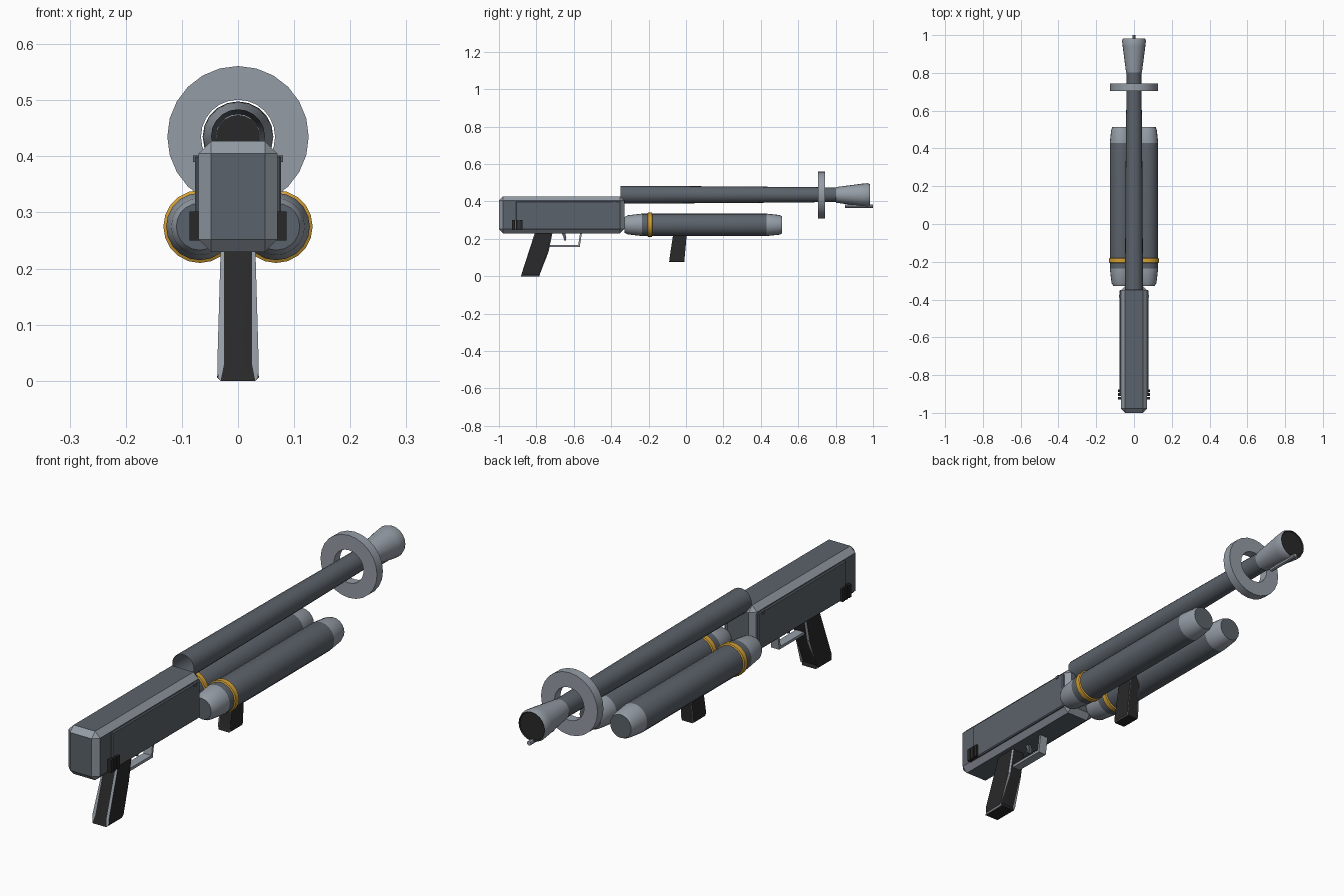
import bpy, bmesh, math
from mathutils import Vector

if "Cube" in bpy.data.objects:
    bpy.data.objects.remove(bpy.data.objects["Cube"])

def mat(name, rgb):
    m = bpy.data.materials.new(name)
    m.diffuse_color = (*rgb, 1)
    m.use_nodes = True
    m.node_tree.nodes["Principled BSDF"].inputs["Base Color"].default_value = m.diffuse_color
    return m

DARK = mat("dark_grey", (0.105, 0.123, 0.145))
LIGHT = mat("light_grey", (0.30, 0.335, 0.38))
BLACK = mat("black", (0.022, 0.022, 0.022))
ORANGE = mat("orange", (0.65, 0.35, 0.035))

def finish(bm, name, mats, angle=35):
    bmesh.ops.recalc_face_normals(bm, faces=bm.faces)
    me = bpy.data.meshes.new(name)
    bm.to_mesh(me)
    bm.free()
    for m in mats:
        me.materials.append(m)
    me.shade_smooth()
    me.set_sharp_from_angle(angle=math.radians(angle))
    ob = bpy.data.objects.new(name, me)
    bpy.context.collection.objects.link(ob)
    return ob

def lathe(name, profile, x, z, n, mats, idx=None, closed=False):
    """Revolve (y, radius) points about a line parallel to y; idx = material per segment."""
    bm = bmesh.new()
    rings = []
    for y, r in profile:
        if r == 0:
            rings.append([bm.verts.new((x, y, z))] * n)
        else:
            rings.append([bm.verts.new((x + r * math.cos(2 * math.pi * i / n), y,
                                        z + r * math.sin(2 * math.pi * i / n))) for i in range(n)])
    if closed:
        rings.append(rings[0])
    for s, (a, b) in enumerate(zip(rings, rings[1:])):
        for i in range(n):
            j = (i + 1) % n
            f = bm.faces.new(list(dict.fromkeys((a[i], a[j], b[j], b[i]))))
            f.material_index = idx[s] if idx else 0
    return finish(bm, name, mats)

def box(name, lo, hi, mats, bevel=0.0):
    """Box between two corners; bevelled edges take the second material if given."""
    bm = bmesh.new()
    bmesh.ops.create_cube(bm, size=1)
    lo, hi = Vector(lo), Vector(hi)
    for v in bm.verts:
        v.co = (lo + hi) / 2 + v.co * (hi - lo)
    if bevel:
        bmesh.ops.bevel(bm, geom=bm.edges[:], offset=bevel, segments=1, affect='EDGES')
    if len(mats) > 1:
        for f in bm.faces:
            f.normal_update()
            f.material_index = 0 if max(abs(c) for c in f.normal) > 0.99 else 1
    return finish(bm, name, mats, 20)

def plate(name, pts, half, mats, bevel=0.0, flare=0.0):
    """Side outline (y, z) extruded across x, with optional flare at the lowest points."""
    bm = bmesh.new()
    zmin = min(z for _, z in pts)
    w = [half + (flare if z < zmin + 0.015 else 0) for _, z in pts]
    left = [bm.verts.new((-h, y, z)) for h, (y, z) in zip(w, pts)]
    right = [bm.verts.new((h, y, z)) for h, (y, z) in zip(w, pts)]
    bm.faces.new(left)
    bm.faces.new(right)
    n = len(pts)
    for i in range(n):
        j = (i + 1) % n
        bm.faces.new((left[i], left[j], right[j], right[i]))
    if bevel:
        old = bm.edges[:]
        edges = [e for e in old if abs(e.verts[0].co.x - e.verts[1].co.x) < 0.02]
        res = bmesh.ops.bevel(bm, geom=edges, offset=bevel, segments=1, affect='EDGES')
        for f in res['faces']:
            f.material_index = len(mats) - 1
    return finish(bm, name, mats, 20)

# receiver body with lighter chamfers
box("receiver", (-0.07, -1.0, 0.23), (0.07, -0.33, 0.427), [DARK, LIGHT], 0.022)

for side, s in (("left", -1), ("right", 1)):
    def xs(a, b):
        return sorted((s * a, s * b))
    # raised side panel on the receiver
    a, b = xs(0.06, 0.077)
    box(side + "_side_panel", (a, -0.91, 0.25), (b, -0.35, 0.402), [DARK], 0.004)
    # vent slats near the rear
    for i in range(3):
        a, b = xs(0.065, 0.086)
        y = -0.93 + i * 0.02
        box(f"{side}_vent_slat_{i + 1}", (a, y, 0.25), (b, y + 0.015, 0.302), [BLACK])
    # small lug at the front of the panel
    a, b = xs(0.065, 0.08)
    box(side + "_lug", (a, -0.39, 0.39), (b, -0.375, 0.402), [DARK])
    # fuel tank: end caps, body and coloured band
    lathe(side + "_tank",
          [(-0.328, 0), (-0.328, 0.042), (-0.312, 0.051), (-0.235, 0.060),
           (0.43, 0.060), (0.497, 0.053), (0.513, 0.047), (0.513, 0)],
          s * 0.068, 0.275, 20, [DARK, LIGHT], [0, 1, 1, 0, 1, 1, 0])
    lathe(side + "_tank_band",
          [(-0.207, 0.058), (-0.203, 0.065), (-0.183, 0.065), (-0.179, 0.058)],
          s * 0.068, 0.275, 20, [ORANGE])

# barrel, open at the rear
lathe("barrel", [(-0.35, 0.048), (0.30, 0.044), (0.81, 0.039)], 0, 0.436, 20, [DARK])

# flat guard ring around the barrel
lathe("guard_ring", [(0.705, 0.066), (0.705, 0.126), (0.743, 0.126), (0.743, 0.066)],
      0, 0.435, 24, [LIGHT], closed=True)

# flared nozzle with dark mouth
lathe("nozzle", [(0.80, 0.038), (0.803, 0.042), (0.94, 0.060), (0.97, 0.063), (0.983, 0.058), (0.978, 0.055), (0.978, 0)],
      0, 0.435, 20, [LIGHT, BLACK], [0, 0, 0, 0, 1, 1])

# pilot tube below the nozzle
lathe("pilot_tube", [(0.85, 0), (0.85, 0.009), (1.0, 0.009), (1.0, 0)], 0, 0.374, 8, [LIGHT])

# rear grip and fore grip
plate("rear_grip", [(-0.883, 0.0), (-0.783, 0.0), (-0.787, 0.014), (-0.735, 0.13),
                    (-0.712, 0.24), (-0.806, 0.24), (-0.872, 0.03)],
      0.031, [BLACK, LIGHT], 0.006, 0.006)
plate("fore_grip", [(-0.09, 0.076), (-0.008, 0.076), (-0.008, 0.09), (0.003, 0.215),
                    (0.003, 0.27), (-0.07, 0.27), (-0.07, 0.215), (-0.085, 0.09)],
      0.024, [BLACK, DARK], 0.004, 0.004)

# trigger guard and trigger
plate("trigger_guard", [(-0.735, 0.157), (-0.568, 0.157), (-0.556, 0.235), (-0.566, 0.235),
                        (-0.576, 0.168), (-0.725, 0.168)], 0.018, [LIGHT])
plate("trigger", [(-0.652, 0.19), (-0.643, 0.19), (-0.640, 0.21), (-0.648, 0.235),
                  (-0.668, 0.235), (-0.655, 0.21)], 0.007, [DARK])
